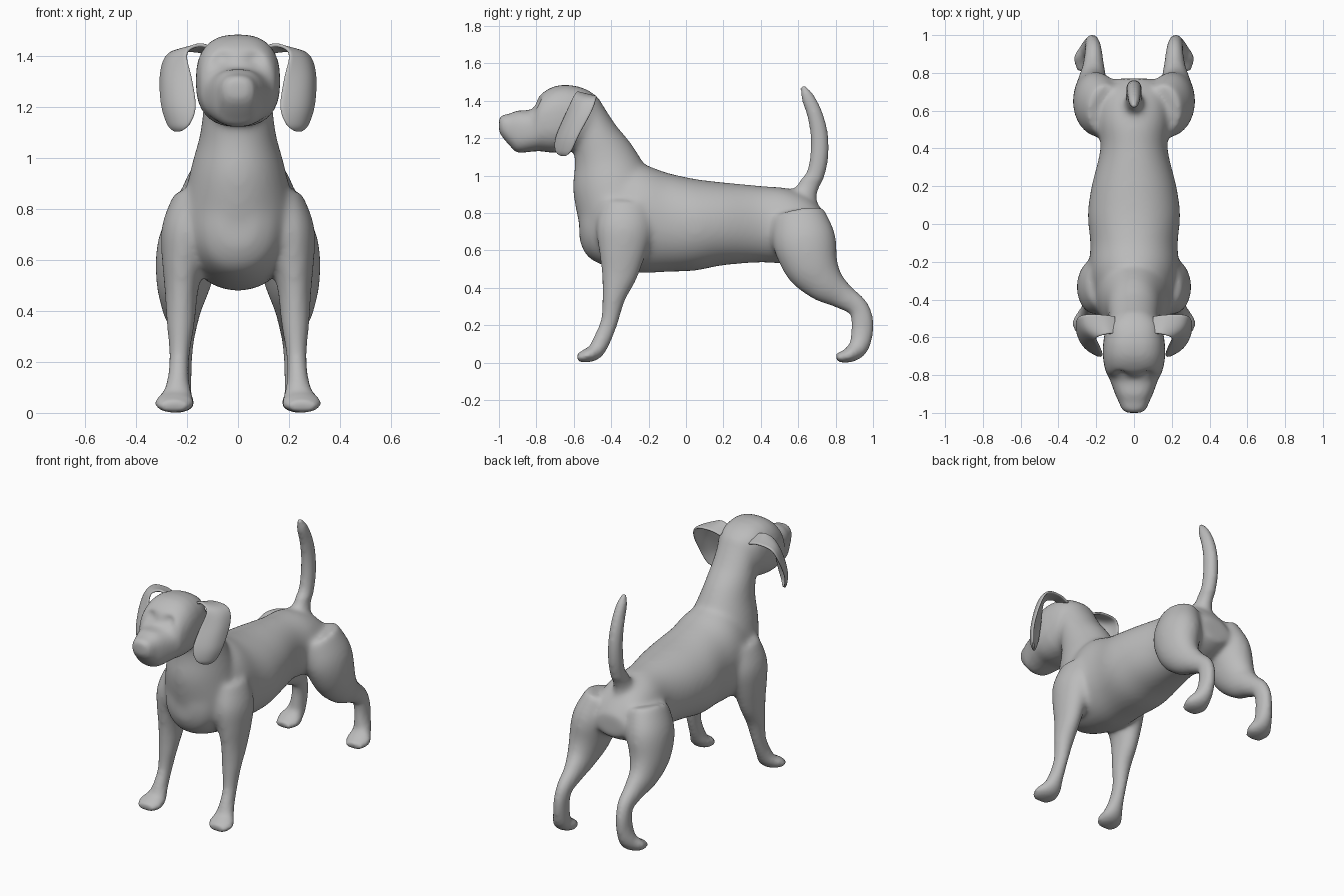
import bpy, bmesh, math
from mathutils import Vector

cube = bpy.data.objects.get("Cube")
if cube:
    bpy.data.objects.remove(cube, do_unlink=True)

grey = bpy.data.materials.new("plain grey")
grey.use_nodes = True
tone = (0.5, 0.5, 0.5, 1)
grey.diffuse_color = tone
grey.node_tree.nodes["Principled BSDF"].inputs["Base Color"].default_value = tone


def spline(rows, steps):
    """Catmull-Rom interpolation of equal-length number rows."""
    out = []
    for i in range(len(rows) - 1):
        a, b, c, d = (rows[max(0, min(len(rows) - 1, i + k))] for k in (-1, 0, 1, 2))
        for s in range(steps):
            t = s / steps
            out.append([q + t * (r - p) / 2 + t * t * (p - 2.5 * q + 2 * r - s4 / 2)
                        + t ** 3 * (1.5 * (q - r) + (s4 - p) / 2)
                        for p, q, r, s4 in zip(a, b, c, d)])
    return out + [list(rows[-1])]


def loft(bm, rows, power=2.0, upright=False, mirror=1, sides=32):
    """Closed tube; each row is x, y, z, half width, half depth."""
    rows = spline(rows, 6)
    rings = []
    for i, (x, y, z, w, h) in enumerate(rows):
        lo, hi = rows[max(i - 1, 0)], rows[min(i + 1, len(rows) - 1)]
        along = Vector(hi[:3]) - Vector(lo[:3])
        along = Vector((0, 1, 0)) if upright else along.normalized()
        side = Vector((1, 0, 0))
        side = (side - along * side.dot(along)).normalized()
        up = along.cross(side)
        ring = []
        for k in range(sides):
            a = math.tau * k / sides
            c, s = math.cos(a), math.sin(a)
            c = math.copysign(abs(c) ** (2 / power), c)
            s = math.copysign(abs(s) ** (2 / power), s)
            p = Vector((x, y, z)) + side * c * w + up * s * h
            ring.append(bm.verts.new((p.x * mirror, p.y, p.z)))
        rings.append(ring)
    for r, q in zip(rings, rings[1:]):
        for k in range(sides):
            n = (k + 1) % sides
            bm.faces.new((r[k], r[n], q[n], q[k]))
    bm.faces.new(rings[0][::-1])
    bm.faces.new(rings[-1])


def make_object(name, bm):
    bmesh.ops.recalc_face_normals(bm, faces=bm.faces[:])
    mesh = bpy.data.meshes.new(name)
    bm.to_mesh(mesh)
    bm.free()
    mesh.materials.append(grey)
    ob = bpy.data.objects.new(name, mesh)
    bpy.context.collection.objects.link(ob)
    bpy.ops.object.select_all(action='DESELECT')
    ob.select_set(True)
    bpy.context.view_layer.objects.active = ob
    return ob


# Sections along the middle of the body: y, z, half width, half depth
torso = [(-.57, .75, .07, .1), (-.52, .74, .15, .18), (-.4, .76, .21, .255),
         (-.25, .77, .235, .29), (-.1, .75, .232, .265), (.05, .737, .245, .245),
         (.2, .742, .225, .222), (.4, .74, .178, .205), (.55, .73, .19, .2),
         (.68, .72, .17, .15), (.77, .69, .1, .07)]
neck = [(-.53, 1.37, .12, .08), (-.485, 1.22, .135, .125), (-.435, 1.09, .15, .17),
        (-.4, .96, .185, .21), (-.36, .8, .22, .22)]
head = [(-1, 1.27, .03, .03), (-.985, 1.265, .06, .055), (-.94, 1.245, .082, .088),
        (-.9, 1.235, .1, .112), (-.82, 1.243, .13, .115), (-.78, 1.28, .15, .15),
        (-.7, 1.3, .165, .178), (-.6, 1.31, .16, .172), (-.52, 1.32, .14, .135),
        (-.46, 1.33, .08, .08)]
tail = [(.6, .8, .07, .1), (.645, .92, .05, .062), (.69, 1, .042, .049),
        (.712, 1.1, .042, .049), (.712, 1.22, .04, .047), (.688, 1.33, .037, .042),
        (.65, 1.42, .03, .034), (.622, 1.48, .013, .013)]
# Leg sections: x, y, z, half width, half depth
front_leg = [(.17, -.32, .85, .08, .13), (.2, -.33, .72, .1, .15),
             (.215, -.34, .6, .085, .13), (.222, -.355, .48, .066, .1),
             (.225, -.385, .35, .054, .062), (.23, -.41, .22, .039, .046),
             (.235, -.45, .12, .044, .046), (.24, -.485, .06, .064, .043),
             (.25, -.535, .036, .077, .036), (.25, -.58, .025, .05, .022)]
hind_leg = [(.15, .6, .8, .1, .14), (.19, .63, .66, .125, .17),
            (.212, .67, .53, .112, .15), (.22, .74, .43, .082, .11),
            (.215, .83, .36, .058, .072), (.215, .915, .3, .045, .056),
            (.22, .942, .23, .041, .058), (.225, .94, .15, .043, .058),
            (.235, .92, .08, .054, .052), (.245, .87, .04, .075, .04),
            (.25, .805, .025, .05, .022)]

bm = bmesh.new()
for rows, power, upright in ((torso, 2.1, True), (neck, 2, False),
                             (head, 2.5, True), (tail, 2, False)):
    loft(bm, [(0, *r) for r in rows], power, upright)
for leg in (front_leg, hind_leg):
    for m in (1, -1):
        loft(bm, leg, mirror=m)
body = make_object("body", bm)

# Fuse the parts into one skin
remesh = body.modifiers.new("fuse", 'REMESH')
remesh.mode = 'VOXEL'
remesh.voxel_size = .012
bpy.ops.object.modifier_apply(modifier=remesh.name)

# Eye sockets pressed in, soles kept flat
for v in body.data.vertices:
    for m in (1, -1):
        d = (v.co - Vector((.065 * m, -.79, 1.385))).length
        v.co.y += .022 * math.exp(-(d / .032) ** 2)
    v.co.z = max(v.co.z, 0)

# Broad blending on the trunk, light smoothing everywhere
trunk = body.vertex_groups.new(name="trunk")
for v in body.data.vertices:
    x, y, z = v.co
    if z > .42 and y > -.62 and not (y > .5 and z > .97):
        trunk.add([v.index], min(1, (z - .42) / .12), 'REPLACE')
for name, count, group in (("blend", 30, "trunk"), ("soften", 6, "")):
    sm = body.modifiers.new(name, 'SMOOTH')
    sm.factor = .5
    sm.iterations = count
    sm.vertex_group = group
bpy.ops.object.shade_smooth()

# Ears: rows of front edge and rear edge, cupped outward between them
ear_rows = [(.1, -.58, 1.43, .1, -.49, 1.4, 0), (.15, -.585, 1.445, .17, -.48, 1.42, .005),
            (.2, -.605, 1.41, .265, -.48, 1.41, .02), (.18, -.65, 1.31, .3, -.505, 1.34, .035),
            (.165, -.695, 1.2, .3, -.57, 1.22, .03), (.19, -.695, 1.13, .275, -.61, 1.135, .015),
            (.225, -.66, 1.106, .245, -.64, 1.106, 0)]
for name, m in (("left_ear", 1), ("right_ear", -1)):
    bm = bmesh.new()
    grid = []
    for r in spline(ear_rows, 5):
        f, b = Vector(r[:3]), Vector(r[3:6])
        out = Vector((.86, -.5, 0)) * r[6]
        line = [f.lerp(b, k / 10) + out * math.sin(math.pi * k / 10) for k in range(11)]
        grid.append([bm.verts.new((p.x * m, p.y, p.z)) for p in line])
    for r, q in zip(grid, grid[1:]):
        for k in range(10):
            bm.faces.new((r[k], r[k + 1], q[k + 1], q[k]))
    ear = make_object(name, bm)
    thick = ear.modifiers.new("thickness", 'SOLIDIFY')
    thick.thickness = .014
    thick.offset = 0
    sub = ear.modifiers.new("round", 'SUBSURF')
    sub.levels = sub.render_levels = 1
    bpy.ops.object.shade_smooth()
